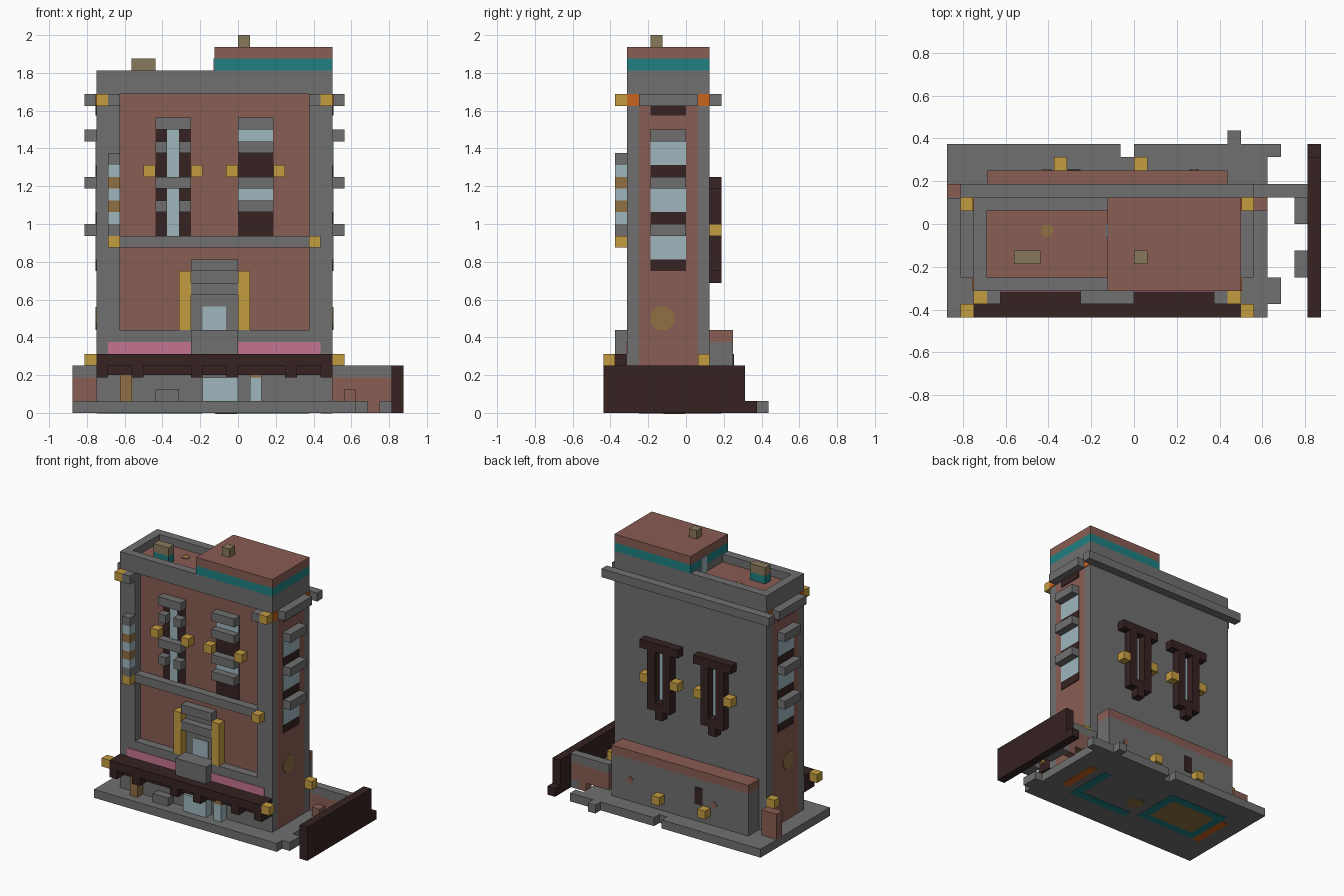
import bpy, bmesh, math
from mathutils import Matrix, Vector

cube = bpy.data.objects.get("Cube")
if cube:
    bpy.data.objects.remove(cube, do_unlink=True)

UNIT = 1 / 16      # the whole model sits on a block grid
THIN = 0.08        # thickness of painted plates, in blocks


def material(name, *rgb):
    mat = bpy.data.materials.new(name)
    mat.use_nodes = True
    colour = (*rgb, 1)
    mat.diffuse_color = colour
    mat.node_tree.nodes["Principled BSDF"].inputs["Base Color"].default_value = colour
    return mat


stone = material("stone grey", .162, .162, .162)
brick = material("brick red", .25, .109, .087)
dark = material("dark brown", .037, .016, .016)
teal = material("teal", .014, .216, .223)
glass = material("pale glass", .342, .468, .515)
brass = material("brass yellow", .552, .332, .051)
olive = material("olive tan", .25, .19, .105)
pink = material("pink", .552, .174, .279)
orange = material("orange", .578, .127, .013)
bronze = material("bronze", .28, .16, .055)


def finish(name, mat, bm):
    mesh = bpy.data.meshes.new(name)
    bm.to_mesh(mesh)
    bm.free()
    mesh.materials.append(mat)
    obj = bpy.data.objects.new(name, mesh)
    bpy.context.collection.objects.link(obj)
    return obj


def box(name, mat, x, y, z):
    """Block spanning the (low, high) ranges x, y, z in grid units."""
    bm = bmesh.new()
    size = [(b - a) * UNIT for a, b in (x, y, z)]
    centre = [(a + b) / 2 * UNIT for a, b in (x, y, z)]
    bmesh.ops.create_cube(bm, size=1, matrix=Matrix.Translation(centre) @ Matrix.Diagonal((*size, 1)))
    return finish(name, mat, bm)


def pair(name, mat, x, y, z):
    """Block and its mirror image across the facade's centre line."""
    box(name + "_right", mat, x, y, z)
    box(name + "_left", mat, (-4 - x[1], -4 - x[0]), y, z)


def disc(name, mat, centre, radius, axis):
    """Thin octagonal spot facing along an axis."""
    bm = bmesh.new()
    turn = Vector(axis).to_track_quat("Z", "Y").to_matrix().to_4x4()
    place = Matrix.Translation(Vector(centre) * UNIT) @ turn @ Matrix.Rotation(math.pi / 8, 4, "Z")
    bmesh.ops.create_cone(bm, cap_ends=True, segments=8, radius1=radius * UNIT,
                          radius2=radius * UNIT, depth=THIN * 2 * UNIT, matrix=place)
    return finish(name, mat, bm)


def cell(a):
    return (a, a + 1)


WIDE = (-12, 8)
FRONT = (-5, -4)
PROUD = (-6, -5)
BACK = (2, 3)
FACE = (-4 - THIN, -4)

# Ground slab and its ragged edges
ground = cell(0)
box("ground_slab", stone, (-14, 10), (-7, 5), ground)
box("ground_back_right", stone, (-14, -1), cell(5), ground)
box("ground_back_left", stone, (0, 11), cell(5), ground)
box("ground_back_tab", stone, cell(7), cell(6), ground)
box("ground_side_tab", stone, cell(10), (-6, -4), ground)
box("fence_foot_front", stone, cell(12), (-4, -2), ground)
box("fence_foot_back", stone, cell(12), (0, 3), ground)

# Side fence and low garden walls
box("fence_panel", dark, cell(13), (-7, 5), (0, 4))
box("fence_end", dark, cell(13), cell(5), ground)
box("garden_wall", brick, (8, 13), BACK, (1, 3))
box("garden_wall_cap", stone, (8, 13), BACK, cell(3))
box("garden_wall_foot", brick, cell(11), BACK, ground)
box("garden_step", brick, cell(9), cell(1), (1, 2))
box("corner_wall", brick, (-14, -12), BACK, (1, 4))
box("corner_wall_band", stone, (-14, -12), (2 - THIN, 2), cell(3))

# Main body
box("brick_core", brick, WIDE, (-4, 1), (1, 27))
box("back_wall", stone, WIDE, (1, 2), (1, 29))
box("roof_band", stone, WIDE, (-4, 1), (27, 28))
box("roof_floor", brick, (-11, 7), (-4, 1), (28, 28 + THIN))
pair("parapet_side", stone, cell(-12), (-4, 1), cell(28))
box("front_frieze", stone, WIDE, FRONT, (27, 29))
box("front_plinth", stone, WIDE, FRONT, (1, 7))
pair("front_pilaster", stone, (-12, -10), FRONT, (7, 27))
box("belt_course", stone, (-10, 6), FRONT, cell(14))
box("back_cornice", stone, (-13, 9), BACK, cell(26))
pair("side_cornice", stone, cell(-13), (-4, 1), cell(26))
for where, y in (("front", -5), ("back", 1)):
    pair("orange_block_" + where, orange, (-12 - THIN, -12), cell(y), cell(26))

# Roof structures
box("penthouse_base", stone, (-2, 8), (-5, 2), cell(28))
box("penthouse_band", teal, (-2, 8), (-5, 2), cell(29))
box("penthouse_roof", brick, (-2, 8), (-5, 2), cell(30))
box("penthouse_door", glass, (-2 - THIN, -2), (-1, 0), (28, 30))
box("penthouse_chimney", olive, cell(0), cell(-3), cell(31))
box("roof_vent_base", teal, (-9, -7), cell(-3), cell(28))
box("roof_vent_top", olive, (-9, -7), cell(-3), cell(29))
disc("roof_hatch", bronze, (-6.5, -.5, 28 + THIN), .5, (0, 0, 1))

# Corner lamps and pilaster ornaments
pair("top_lamp", brass, cell(-12), PROUD, cell(26))
pair("top_lamp_bracket", stone, cell(-11), PROUD, cell(26))
pair("belt_lamp", brass, cell(-11), PROUD, cell(14))
pair("awning_lamp", brass, cell(-13), cell(-7), cell(4))
pair("rear_lamp", brass, cell(-13), cell(1), cell(4))
for level, mat in enumerate((stone, glass, bronze, glass, bronze, glass, stone)):
    box("hanging_sign", mat, cell(-11), PROUD, cell(15 + level))

# Side windows on both ends
WINDOW_SIDE = (-12 - THIN, -12)
SPAN = (-3, 0)
for sill in (15, 19, 23):
    pair("side_sill", stone, cell(-13), SPAN, cell(sill))
    pair("side_pane", glass, WINDOW_SIDE, SPAN, (sill - 2, sill))
    pair("side_shutter", dark, WINDOW_SIDE, SPAN, (sill - 3, sill - 2))
pair("side_lintel", dark, WINDOW_SIDE, SPAN, (25.2, 26))
for x in WIDE:
    disc("side_plaque", bronze, (x, -2, 8), 1.05, (1, 0, 0))

# Front windows
pair("window_backing", dark, (-7, -4), FACE, (15, 24))
pair("window_lamp_outer", brass, cell(-8), FRONT, cell(20))
pair("window_lamp_inner", brass, cell(-4), FRONT, cell(20))
for z in (19, 24):
    pair("window_sill", stone, (-7, -4), FRONT, cell(z))
box("tall_pane", glass, cell(-6), (-4 - 2 * THIN, -4), (15, 24))
for z in (17, 22):
    for x in (-7, -5):
        box("window_block", stone, cell(x), FRONT, cell(z))
    box("window_bar", stone, (0, 3), FRONT, cell(z))
    box("wide_pane", glass, (0, 3), (-4 - 2 * THIN, -4), cell(z + 1))

# Entrance
pair("door_column", brass, cell(-5), FRONT, (7, 12))
box("door_surround", stone, (-4, 0), FACE, (7, 13))
box("door_canopy", stone, (-4, 0), FRONT, (12, 13))
box("door_lintel", stone, (-4, 0), FRONT, (10, 11))
box("door_pane", glass, (-3, -1), (-4 - 2 * THIN, -4), (7, 9))
box("entrance_step", stone, (-4, 0), PROUD, (5, 7))
pair("pink_panel", pink, (-11, -4), (-5 - THIN, -5), cell(5))

# Street awning and shop front
box("awning", dark, WIDE, (-7, -5), cell(4))
box("awning_beam", dark, WIDE, PROUD, (3.2, 4))
for x in (-12, -9, -4):
    pair("awning_bracket", dark, cell(x), (-7, -5), cell(3))
box("shop_door", glass, (-3, 0), PROUD, (1, 3))
box("shop_post_right", bronze, cell(-10), PROUD, (1, 4))
box("shop_post_left", glass, cell(1), PROUD, (1, 3))
box("shop_post_cap", bronze, cell(1), PROUD, cell(3))
box("street_bench", stone, (-7, -5), PROUD, cell(1))

# Rear annex
box("annex", stone, (-11, 7), (2, 4), (1, 6))
box("annex_roof", brick, (-11, 7), (2, 4), cell(6))
for x in (-6, 0):
    box("annex_lamp", brass, cell(x), cell(4), cell(2))
box("annex_slot", dark, cell(-5), (4, 4 + THIN), (3, 5))
for x in (-6.5, 4.5):
    disc("annex_spot", brick, (x, 4, 3.5), .4, (0, 1, 0))

# Rear window frames
for start in (-8, -1):
    box("rear_header", dark, (start, start + 5), BACK, cell(19))
    box("rear_pane", glass, cell(start + 2), (2, 2 + THIN), (13, 19))
    for side in (1, 3):
        box("rear_jamb", dark, cell(start + side), BACK, (12, 19))
    box("rear_sill", dark, cell(start + 2), BACK, (11, 13))
    for side in (0, 4):
        box("rear_lamp_block", brass, cell(start + side), BACK, cell(15))

# Painted marks under the slab
UNDER = (0, THIN / 2)
UNDER_LOW = (-THIN / 2, THIN / 2)
box("under_patch", bronze, (-10, -4), (-2, 2), UNDER_LOW)
for x in (-11, -4, 5):
    box("under_stripe", teal, cell(x), (-3, 2), UNDER_LOW)
for y in (-3, 2):
    box("under_band", teal, (-11, -3), cell(y), UNDER_LOW)
box("under_band_long", teal, (-2, 6), cell(-4), UNDER_LOW)
disc("under_spot", bronze, (-1, -1, 0), 1, (0, 0, 1))
pair("under_edge", orange, cell(-12), (-3, 2), UNDER_LOW)
